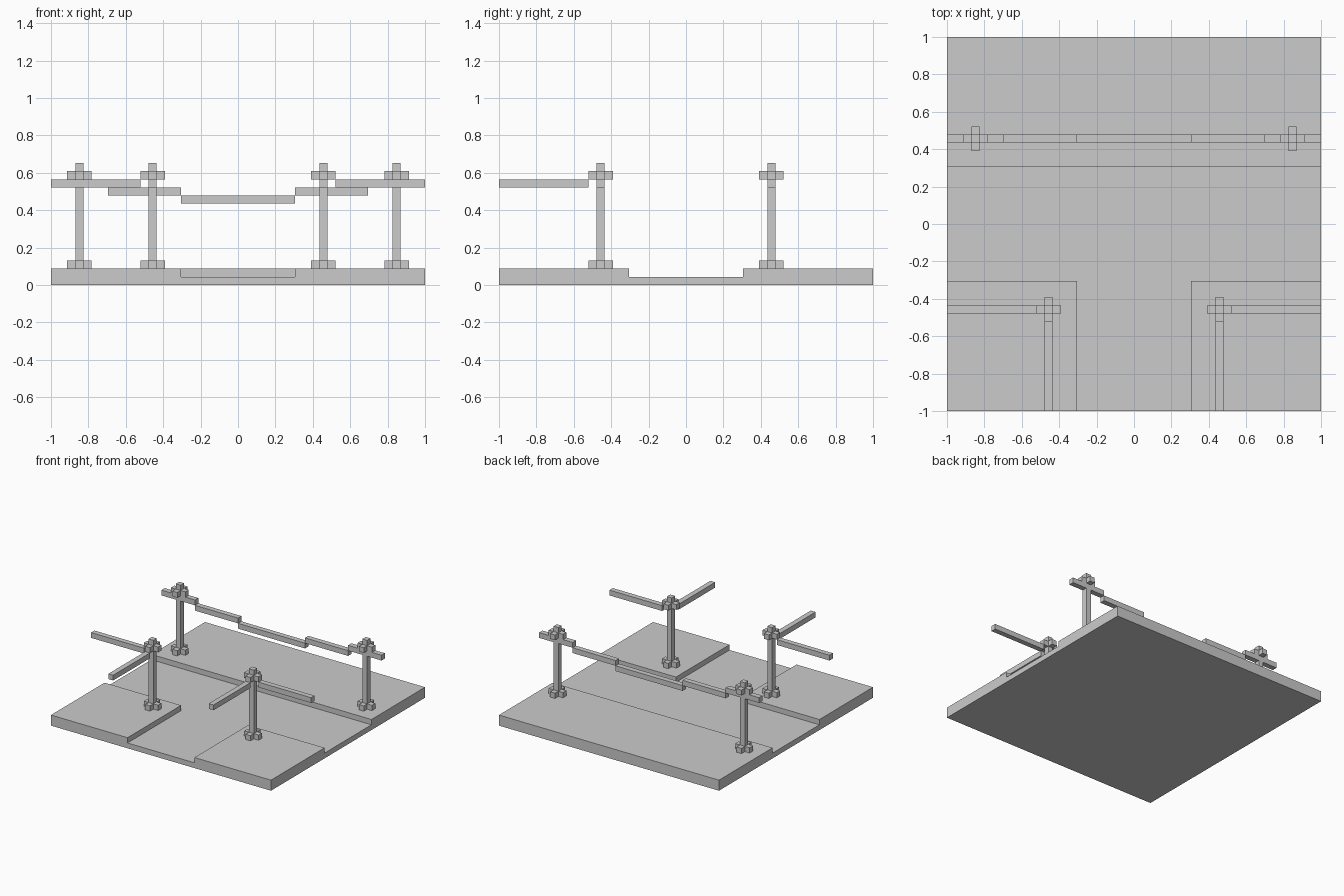
import bpy, bmesh
from mathutils import Vector

if "Cube" in bpy.data.objects:
    bpy.data.objects.remove(bpy.data.objects["Cube"])

U = 2 / 46  # one grid cell; the model is 46 cells wide


def finish(bm, name, loc=(0, 0, 0)):
    bmesh.ops.recalc_face_normals(bm, faces=bm.faces)
    me = bpy.data.meshes.new(name)
    bm.to_mesh(me)
    bm.free()
    ob = bpy.data.objects.new(name, me)
    ob.location = loc
    bpy.context.collection.objects.link(ob)
    return ob


def box(lo, hi):
    """Box bmesh from two corners given in cells."""
    lo, hi = Vector(lo) * U, Vector(hi) * U
    bm = bmesh.new()
    bmesh.ops.create_cube(bm, size=1)
    for v in bm.verts:
        v.co = (lo + hi) / 2 + v.co * (hi - lo)
    return bm


def cut(bm, axis, cells):
    no = Vector((0, 0, 0))
    no[axis] = 1
    for c in cells:
        bmesh.ops.bisect_plane(bm, geom=bm.verts[:] + bm.edges[:] + bm.faces[:],
                               plane_co=no * c * U, plane_no=no)


# ground: road slab with raised pavements around a T-junction
bm = box((-23, -23, 0), (23, 23, 1))
cut(bm, 0, (-7, 7))
cut(bm, 1, (-7, 7))
raised = []
for f in bm.faces:
    c = f.calc_center_median() / U
    if f.normal.z > 0.9 and (c.y > 7 or (c.y < -7 and abs(c.x) > 7)):
        raised.append(f)
ext = bmesh.ops.extrude_face_region(bm, geom=raised)["geom"]
bmesh.ops.translate(bm, vec=(0, 0, U),
                    verts=[g for g in ext if isinstance(g, bmesh.types.BMVert)])
bmesh.ops.dissolve_limit(bm, angle_limit=0.01, verts=bm.verts, edges=bm.edges)
finish(bm, "road_and_pavement")


# posts with a cross-shaped foot and a cross-shaped head
def post(name, x, y):
    bm = box((-.5, -.5, 2), (.5, .5, 15))
    cut(bm, 2, (3, 13, 14))
    sides = []
    for f in bm.faces:
        z = f.calc_center_median().z / U
        if abs(f.normal.z) < 0.1 and (z < 3 or 13 < z < 14):
            sides.append(f)
    for f in bmesh.ops.extrude_discrete_faces(bm, faces=sides)["faces"]:
        bmesh.ops.translate(bm, vec=f.normal * U, verts=f.verts)
    finish(bm, name, (x * U, y * U, 0))


for s, side in ((-1, "left"), (1, "right")):
    post(f"front_post_{side}", s * 10.5, -10.5)
    post(f"back_post_{side}", s * 19.5, 10.5)

    # straight wires leaving the front posts toward the edges
    x0, x1 = sorted((s * 12, s * 23))
    finish(box((x0, -11, 12), (x1, -10, 13)), f"front_side_wire_{side}")
    x0, x1 = sorted((s * 10, s * 11))
    finish(box((x0, -23, 12), (x1, -12, 13)), f"front_forward_wire_{side}")

    # stepped sagging wire between the back posts
    for part, a, b, z in (("high", 16, 23, 12), ("middle", 7, 16, 11)):
        x0, x1 = sorted((s * a, s * b))
        finish(box((x0, 10, z), (x1, 11, z + 1)), f"back_wire_{part}_{side}")

finish(box((-7, 10, 10), (7, 11, 11)), "back_wire_low")
